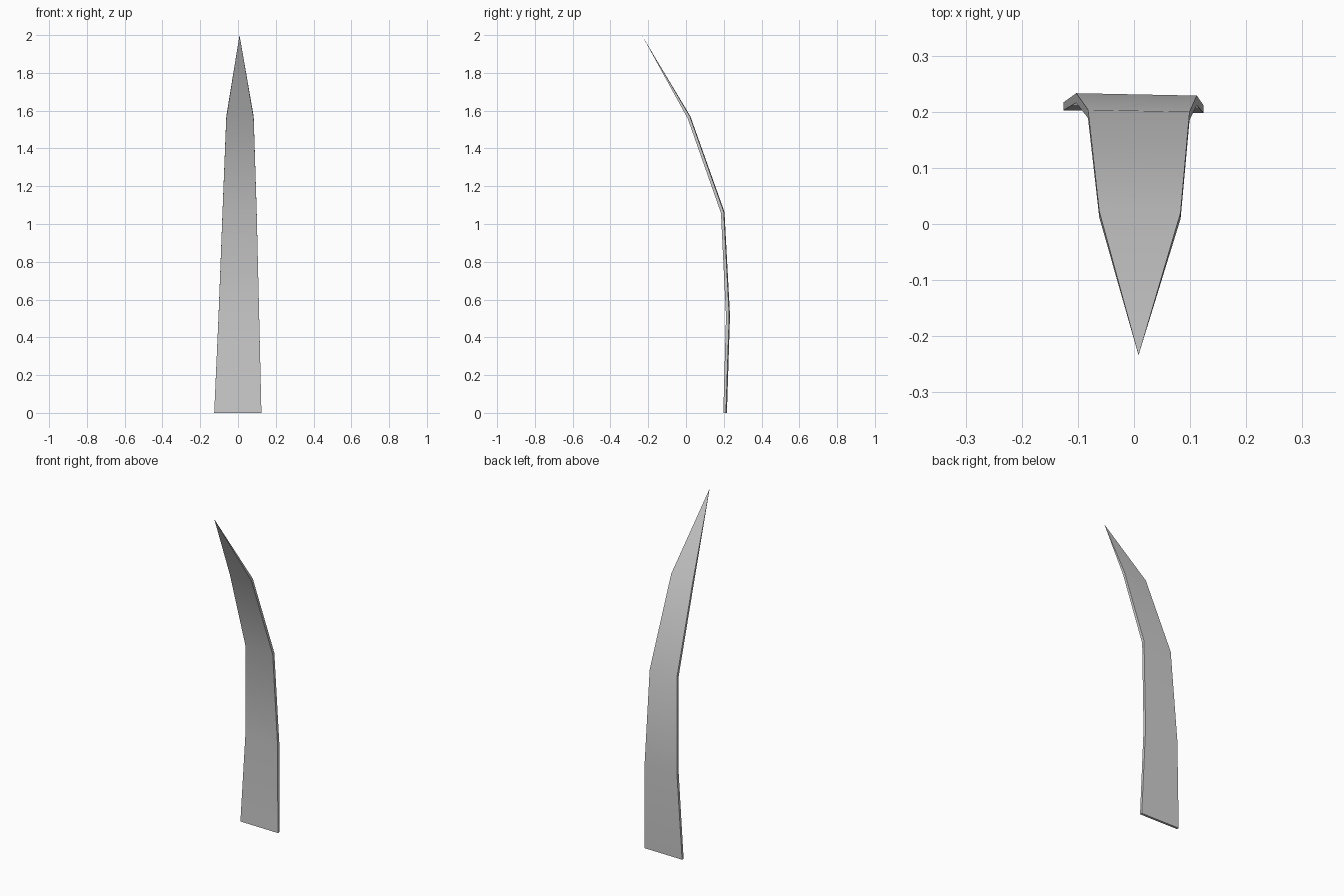
import bpy, bmesh, math

if "Cube" in bpy.data.objects:
    bpy.data.objects.remove(bpy.data.objects["Cube"])

# Curved blade stations: left x, right x, front (y, z), back (y, z)
STATIONS = [
    (-0.126, 0.124, (0.200, 0.000), (0.214, 0.000)),
    (-0.103, 0.112, (0.214, 0.512), (0.231, 0.515)),
    (-0.082, 0.099, (0.187, 1.058), (0.202, 1.064)),
    (-0.062, 0.083, (0.011, 1.558), (0.022, 1.570)),
]
TIP = (0.008, -0.234, 2.0)
SKEW = 0.02  # slight yaw of the whole blade

bm = bmesh.new()


def ring(left, right, front, back):
    corners = [(left, front), (right, front), (right, back), (left, back)]
    return [bm.verts.new((x, y - SKEW * x, z)) for x, (y, z) in corners]


# Thin rectangular sections joined by quads
rings = [ring(*s) for s in STATIONS]
bm.faces.new(rings[0])
for low, high in zip(rings, rings[1:]):
    for i in range(4):
        j = (i + 1) % 4
        bm.faces.new((low[i], low[j], high[j], high[i]))

# Pointed end
tip = bm.verts.new(TIP)
for i in range(4):
    bm.faces.new((rings[-1][i], rings[-1][(i + 1) % 4], tip))

bmesh.ops.recalc_face_normals(bm, faces=bm.faces)
mesh = bpy.data.meshes.new("curved_blade")
bm.to_mesh(mesh)
bm.free()
blade = bpy.data.objects.new("curved_blade", mesh)
bpy.context.collection.objects.link(blade)

# Smooth along the length, crisp at the thin edges
bpy.context.view_layer.objects.active = blade
blade.select_set(True)
bpy.ops.object.shade_smooth_by_angle(angle=math.radians(30))
